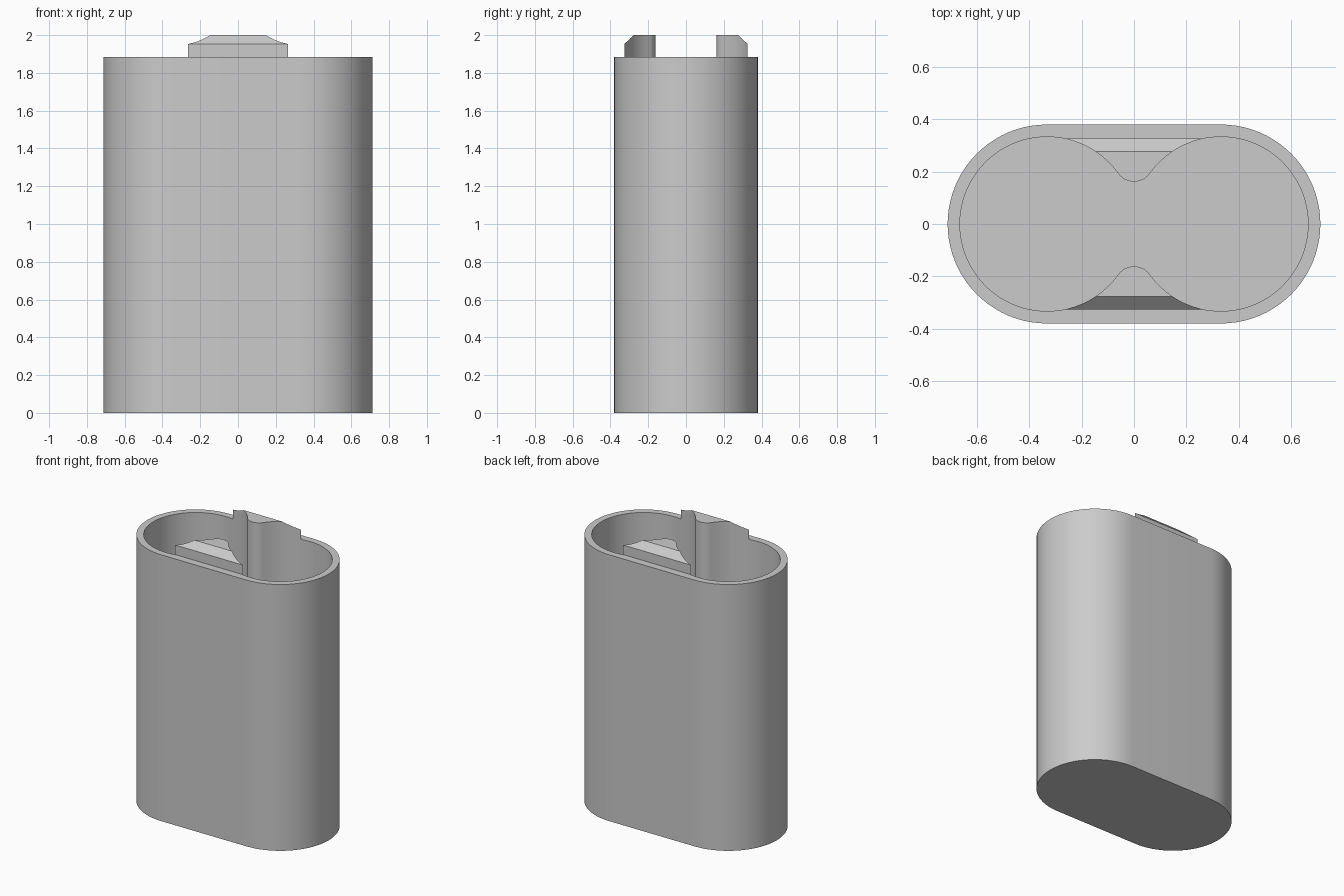
import bpy
import bmesh
from math import sin, cos, pi, atan2
from mathutils import Vector

if "Cube" in bpy.data.objects:
    bpy.data.objects.remove(bpy.data.objects["Cube"], do_unlink=True)

CX = 0.332           # cell axis offset
R_OUT, R_IN = 0.38, 0.333
RIM, FLOOR, TOP = 1.885, 0.05, 2.0
TIP = 0.162          # half gap between the two ridges

grey = bpy.data.materials.new("grey plastic")
grey.use_nodes = True
grey.diffuse_color = (0.6, 0.6, 0.6, 1)
grey.node_tree.nodes["Principled BSDF"].inputs["Base Color"].default_value = (0.6, 0.6, 0.6, 1)


def arc(cx, cy, r, a0, a1, n):
    return [(cx + r * cos(a0 + (a1 - a0) * i / n), cy + r * sin(a0 + (a1 - a0) * i / n))
            for i in range(n + 1)]


def prism(name, points, direction):
    """Solid made by sweeping a closed 3D outline along a direction."""
    bm = bmesh.new()
    face = bm.faces.new([bm.verts.new(p) for p in points])
    swept = bmesh.ops.extrude_face_region(bm, geom=[face], use_keep_orig=True)
    verts = [g for g in swept["geom"] if isinstance(g, bmesh.types.BMVert)]
    bmesh.ops.translate(bm, verts=verts, vec=Vector(direction))
    bmesh.ops.recalc_face_normals(bm, faces=bm.faces)
    mesh = bpy.data.meshes.new(name)
    bm.to_mesh(mesh)
    bm.free()
    mesh.materials.append(grey)
    obj = bpy.data.objects.new(name, mesh)
    bpy.context.collection.objects.link(obj)
    return obj


def combine(target, other, operation):
    mod = target.modifiers.new(operation, 'BOOLEAN')
    mod.operation, mod.object, mod.solver = operation, other, 'EXACT'
    bpy.context.view_layer.objects.active = target
    bpy.ops.object.modifier_apply(modifier=mod.name)
    bpy.data.objects.remove(other, do_unlink=True)


# Outer case: rounded slab
outline = arc(CX, 0, R_OUT, -pi / 2, pi / 2, 40) + arc(-CX, 0, R_OUT, pi / 2, 3 * pi / 2, 40)
case = prism("battery_case", [(x, y, 0) for x, y in outline], (0, 0, RIM))

# Chamfered tabs standing above the rim, front and back
section = [(0.1, RIM - 0.1), (0.326, RIM - 0.1), (0.326, 1.953), (0.277, TOP), (0.1, TOP)]
for side in (-1, 1):
    tab = prism("ridge_tab", [(-CX, side * y, z) for y, z in section], (2 * CX, 0, 0))
    combine(case, tab, 'UNION')

# Twin-cell cavity: two circles blended by a rounded ridge tip on each side
k = R_IN + TIP * -1
fy = (CX ** 2 - k ** 2) / (2 * k)      # ridge fillet centre
fr = fy - TIP                          # ridge fillet radius
a = atan2(fy, -CX)                     # tangent direction seen from the right cell
b = atan2(-fy, CX)                     # same direction seen from the fillet
half = (arc(CX, 0, R_IN, -a, a, 56)
        + arc(0, fy, fr, b, -pi - b, 16)[1:-1])
cavity_outline = half + [(-x, -y) for x, y in half]
cutter = prism("cavity_cutter", [(x, y, FLOOR) for x, y in cavity_outline], (0, 0, TOP + 0.1))
cutter.hide_render = True
combine(case, cutter, 'DIFFERENCE')

bpy.ops.object.select_all(action='DESELECT')
case.select_set(True)
bpy.context.view_layer.objects.active = case
bpy.ops.object.shade_smooth_by_angle(angle=pi / 6)
